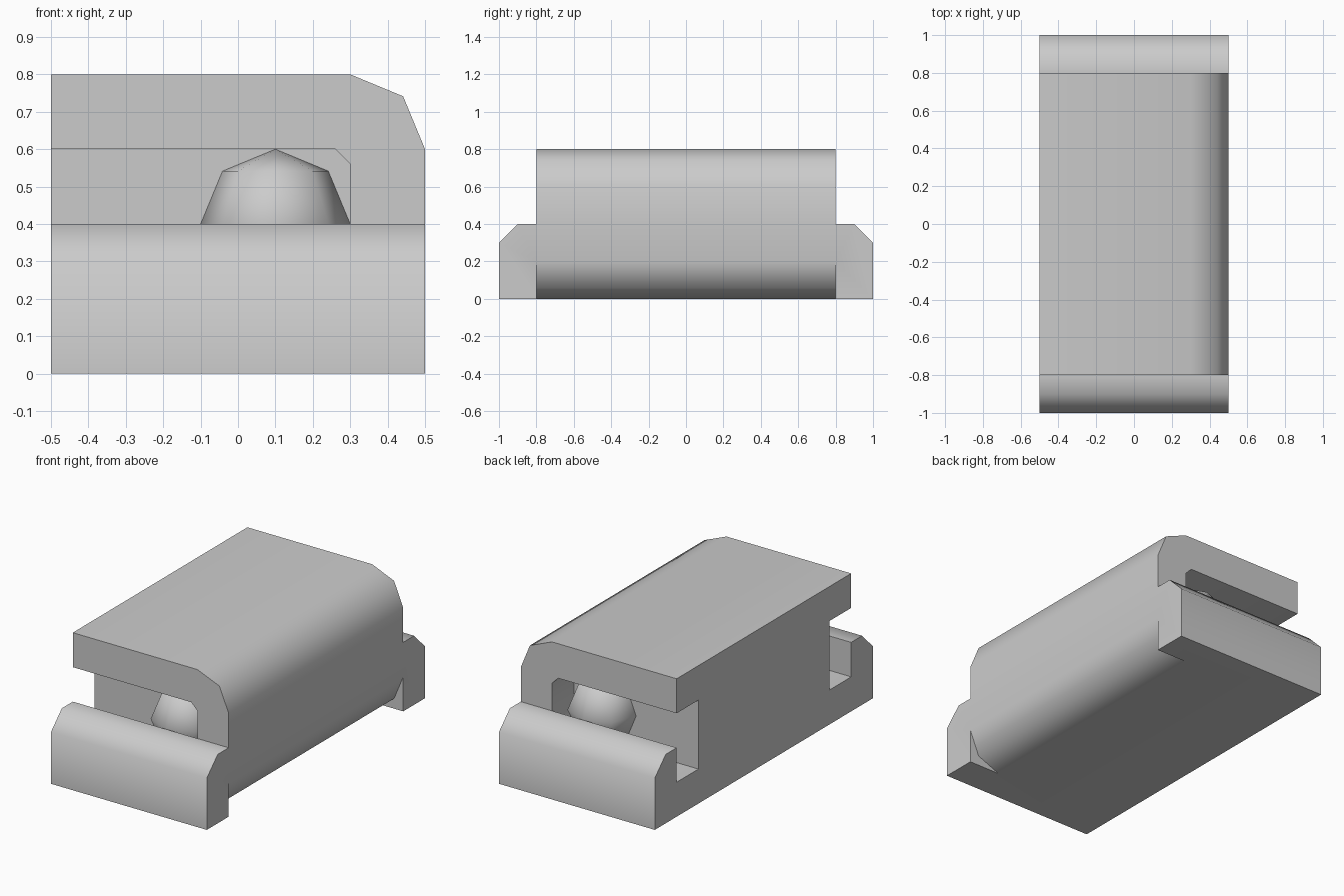
import bpy, bmesh, math
from mathutils import Vector

if "Cube" in bpy.data.objects:
    bpy.data.objects.remove(bpy.data.objects["Cube"])


def prism(name, points, direction):
    """Extrude a closed 3D outline into a solid object."""
    bm = bmesh.new()
    face = bm.faces.new([bm.verts.new(p) for p in points])
    grown = bmesh.ops.extrude_face_region(bm, geom=[face])
    moved = [g for g in grown["geom"] if isinstance(g, bmesh.types.BMVert)]
    bmesh.ops.translate(bm, verts=moved, vec=Vector(direction))
    bmesh.ops.recalc_face_normals(bm, faces=bm.faces)
    mesh = bpy.data.meshes.new(name)
    bm.to_mesh(mesh)
    bm.free()
    obj = bpy.data.objects.new(name, mesh)
    bpy.context.collection.objects.link(obj)
    return obj


def combine(obj, tool, operation):
    """Apply a boolean and discard the tool object."""
    mod = obj.modifiers.new("boolean", 'BOOLEAN')
    mod.operation, mod.solver, mod.object = operation, 'EXACT', tool
    bpy.ops.object.select_all(action='DESELECT')
    bpy.context.view_layer.objects.active = obj
    obj.select_set(True)
    bpy.ops.object.modifier_apply(modifier=mod.name)
    bpy.data.objects.remove(tool)


# Body: block with both right-hand edges rounded in two facets
arc = [(0.3 + 0.2 * math.cos(a), 0.2 * math.sin(a))
       for a in (math.radians(d) for d in (0, 45, 90))]
outline = [(-0.5, 0)] + [(x, 0.2 - s) for x, s in reversed(arc)]
outline += [(x, 0.6 + s) for x, s in arc] + [(-0.5, 0.8)]
body = prism("body", [(x, -0.8, z) for x, z in outline], (0, 1.6, 0))

pocket = [(-0.6, 0.2), (0.26, 0.2), (0.3, 0.24), (0.3, 0.56), (0.26, 0.6), (-0.6, 0.6)]
lip = [(0.8, 0), (1, 0), (1, 0.3), (0.97, 0.37), (0.9, 0.4), (0.8, 0.4)]
lip = [p for p in lip if p != (0.97, 0.37)]

for side in (-1, 1):
    # End pocket, open to the end and the left
    cutter = prism("pocket_cutter", [(x, side * 0.6, z) for x, z in pocket], (0, side * 0.3, 0))
    cutter.hide_render = True
    combine(body, cutter, 'DIFFERENCE')
    # Raised end lip with bevelled outer edge
    end_lip = prism("end_lip", [(-0.5, side * y, z) for y, z in lip], (1, 0, 0))
    combine(body, end_lip, 'UNION')

bpy.ops.object.shade_smooth_by_angle(angle=math.radians(50))

# Low-poly ball half sunk into each pocket wall
for name, y in (("front_ball", -0.6), ("back_ball", 0.6)):
    bpy.ops.mesh.primitive_uv_sphere_add(segments=8, ring_count=4, radius=0.2,
                                         location=(0.1, y, 0.4))
    bpy.context.object.name = name
    bpy.ops.object.shade_smooth()
